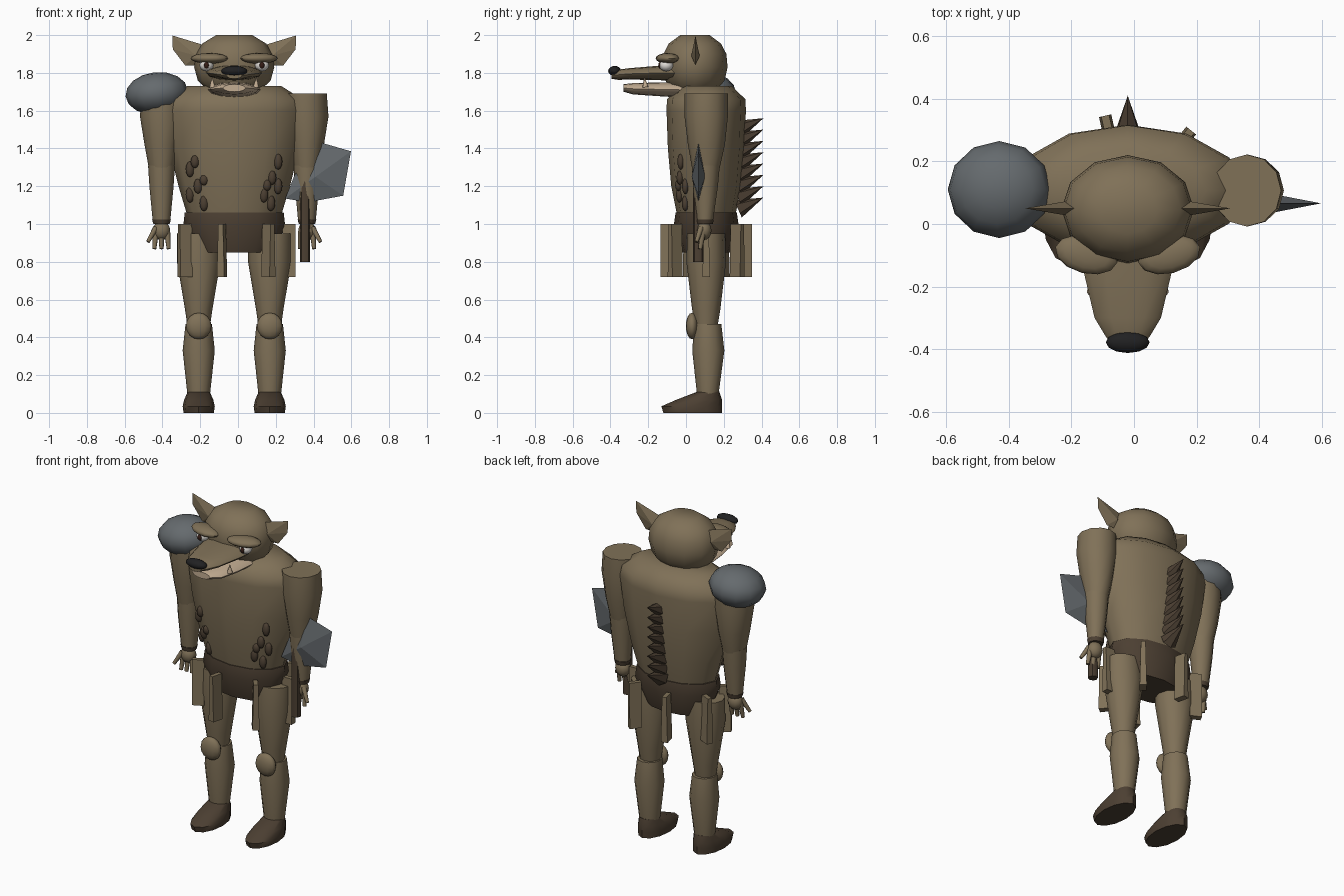
import bpy, bmesh, math
from mathutils import Vector

if "Cube" in bpy.data.objects:
    bpy.data.objects.remove(bpy.data.objects["Cube"])

C = -0.02    # body centre line in x
D = 0.107    # body centre line in y


def material(name, r, g, b):
    m = bpy.data.materials.new(name)
    m.diffuse_color = (r, g, b, 1)
    m.use_nodes = True
    m.node_tree.nodes["Principled BSDF"].inputs["Base Color"].default_value = m.diffuse_color
    return m


HIDE = material("hide brown", 0.215, 0.165, 0.097)
DARK = material("dark brown", 0.072, 0.05, 0.032)
STEEL = material("steel grey", 0.13, 0.145, 0.155)
BLACK = material("nose black", 0.015, 0.015, 0.016)
BONE = material("jaw tan", 0.55, 0.42, 0.29)
WHITE = material("eye white", 0.75, 0.72, 0.68)
PUPIL = material("pupil brown", 0.035, 0.012, 0.008)


def finish(name, bm, mat, angle=45):
    bmesh.ops.recalc_face_normals(bm, faces=bm.faces[:])
    me = bpy.data.meshes.new(name)
    bm.to_mesh(me)
    bm.free()
    ob = bpy.data.objects.new(name, me)
    bpy.context.collection.objects.link(ob)
    me.materials.append(mat)
    if angle:
        bpy.ops.object.select_all(action='DESELECT')
        ob.select_set(True)
        bpy.context.view_layer.objects.active = ob
        bpy.ops.object.shade_smooth_by_angle(angle=math.radians(angle))
    return ob


def loft(name, mat, rings, n=12, axis='Z', angle=45):
    """Skin of elliptical rings (x, other, height, rx, r_other) along an axis."""
    bm = bmesh.new()
    loops = []
    for x, o, h, rx, ro in rings:
        loop = []
        for i in range(n):
            a = math.tau * i / n
            px, po = x + rx * math.cos(a), o + ro * math.sin(a)
            loop.append(bm.verts.new((px, po, h) if axis == 'Z' else (px, h, po)))
        loops.append(loop)
    for lo, hi in zip(loops, loops[1:]):
        for i in range(n):
            j = (i + 1) % n
            bm.faces.new((lo[i], lo[j], hi[j], hi[i]))
    bm.faces.new(loops[0])
    bm.faces.new(loops[-1])
    return finish(name, bm, mat, angle)


def ball(name, mat, loc, radii, rot=(0, 0, 0), n=12):
    bm = bmesh.new()
    bmesh.ops.create_uvsphere(bm, u_segments=n, v_segments=max(6, n * 2 // 3), radius=1)
    bmesh.ops.scale(bm, vec=radii, verts=bm.verts[:])
    ob = finish(name, bm, mat, 60)
    ob.location, ob.rotation_euler = loc, rot
    return ob


def cone(name, mat, start, end, r1, r2, n=8, angle=45):
    a, b = Vector(start), Vector(end)
    bm = bmesh.new()
    bmesh.ops.create_cone(bm, cap_ends=True, segments=n, radius1=r1, radius2=r2,
                          depth=(b - a).length)
    ob = finish(name, bm, mat, angle)
    ob.location = (a + b) / 2
    ob.rotation_euler = (b - a).to_track_quat('Z', 'Y').to_euler()
    return ob


def lens(name, mat, outline, y, half, mid):
    """Flat plate, sharp at its outline and thickest at mid."""
    bm = bmesh.new()
    rim = [bm.verts.new((x, y, z)) for x, z in outline]
    for s in (-1, 1):
        top = bm.verts.new((mid[0], y + s * half, mid[1]))
        for p, q in zip(rim, rim[1:] + rim[:1]):
            bm.faces.new((p, q, top))
    return finish(name, bm, mat, 0)


def body(rows):
    return [(C, D, z, rx, ry) for z, rx, ry in rows]


# torso and hips
torso = [(1.05, .25, .155), (1.2, .295, .185), (1.4, .345, .203),
         (1.6, .375, .21), (1.66, .36, .208), (1.73, .25, .135)]
loft("torso", HIDE, body(torso))
loft("hips", DARK, body([(.85, .21, .13), (.99, .27, .172), (1.06, .262, .162)]))

# hanging strips around the hips
for k in range(7):
    a = math.tau * k / 7
    bm = bmesh.new()
    bmesh.ops.create_cube(bm, size=1)
    bmesh.ops.scale(bm, vec=(.07, .04, .28), verts=bm.verts[:])
    for v in bm.verts:
        if v.co.z > 0:
            v.co.y *= .65
    ob = finish("hip_strip", bm, HIDE, 0)
    ob.location = (C + .29 * math.cos(a), D + .21 * math.sin(a), .86)
    ob.rotation_euler.z = a

# limbs
for s in (-1, 1):
    lx = C + s * .188
    loft("thigh", HIDE, [(lx, D, .46, .06, .06), (lx, D, .55, .073, .075),
                         (lx, D, .8, .115, .105), (lx, D, .95, .115, .1)])
    loft("calf", HIDE, [(lx, .115, .08, .058, .055), (lx, .118, .33, .085, .085),
                        (lx, .115, .47, .07, .072)])
    ball("knee_pad", HIDE, (lx, .032, .46), (.068, .033, .07))
    # foot slopes from the ankle down to the toes
    loft("foot", DARK, [(lx, .035, 0, .08, .155), (lx, .03, .035, .085, .16),
                        (lx, .07, .07, .077, .12), (lx, .118, .112, .058, .058)])

    ax = C + s * .385
    loft("upper_arm", HIDE, [(ax, .105, 1.29, .066, .072), (ax, .108, 1.42, .09, .098),
                             (ax - s * .002, D, 1.57, .116, .115),
                             (ax - s * .005, D, 1.69, .11, .115)])
    loft("forearm", HIDE, [(ax, .1, 1.01, .046, .042), (ax, .103, 1.2, .064, .066),
                           (ax, .105, 1.31, .071, .074)])
    loft("wrist_band", DARK, [(ax, .1, 1.0, .043, .042), (ax, .1, 1.025, .05, .047)])
    ball("palm", HIDE, (ax, .095, .965), (.046, .04, .05))
    for i in (-1, 0, 1):
        x = ax + i * .03
        cone("finger", HIDE, (x, .09, .96), (x + i * .008, .075, .868), .017, .011)
    cone("thumb", HIDE, (ax + s * .03, .08, .98), (ax + s * .072, .055, .905), .016, .01)

# shoulder pad on one side
ball("shoulder_pad", STEEL, (-.43, .11, 1.692), (.166, .155, .112), (0, math.radians(-6), 0))

# axe held on the other side
cone("axe_handle", DARK, (.355, .065, .8), (.355, .065, 1.28), .027, .027)
lens("axe_blade", STEEL, [(.425, 1.435), (.598, 1.385), (.557, 1.15), (.37, 1.115),
                          (.25, 1.135), (.3, 1.26)], .066, .036, (.41, 1.25))

# row of spines down the back
for i in range(8):
    z = 1.56 - i * .06
    cone("back_spine", DARK, (C, .275, z - .06), (C, .41, z), .05, 0, 6, 0)

# head
skull = [(1.66, .3), (1.7, .62), (1.76, .91), (1.83, 1), (1.9, .965), (1.955, .8), (2.0, .45)]
loft("head", HIDE, [(C, .047, z, .212 * f, .173 * f) for z, f in skull], angle=60)

# snout, jaw and nose
loft("snout", HIDE, [(C, 1.8, -.03, .15, .042), (C, 1.8, -.13, .146, .039),
                     (C, 1.795, -.3, .106, .03), (C, 1.79, -.36, .07, .027),
                     (C, 1.785, -.395, .04, .016)], axis='Y')
loft("lower_jaw", BONE, [(C, 1.71, 0, .14, .042), (C, 1.713, -.15, .13, .036),
                         (C, 1.716, -.28, .105, .03), (C, 1.72, -.33, .06, .02)], axis='Y')
ball("nose", BLACK, (C, -.378, 1.81), (.07, .034, .027))

for s in (-1, 1):
    cone("fang", BONE, (C + s * .115, -.215, 1.725), (C + s * .118, -.22, 1.775), .016, .002)
    ball("eye", WHITE, (C + s * .147, -.105, 1.84), (.037, .037, .032))
    ball("pupil", PUPIL, (C + s * .147, -.137, 1.84), (.013, .01, .018))
    ball("brow", HIDE, (C + s * .132, -.098, 1.877), (.102, .06, .028),
         (0, 0, s * math.radians(14)))
    lens("ear", HIDE, [(C + s * x, z) for x, z in
                       ((.17, 1.95), (.328, 1.998), (.325, 1.925), (.26, 1.84), (.17, 1.84))],
         .05, .022, (C + s * .2, 1.89))

# dark spots pressed into the belly, placed by the torso profile
spots = [(-.254, 1.29, .042), (-.228, 1.33, .034), (-.212, 1.2, .04), (-.254, 1.155, .042),
         (-.18, 1.232, .028), (-.18, 1.11, .042), (.212, 1.33, .042), (.18, 1.245, .038),
         (.212, 1.2, .042), (.153, 1.205, .03), (.137, 1.155, .042), (.174, 1.11, .042)]
for x, z, h in spots:
    for (z0, a0, b0), (z1, a1, b1) in zip(torso, torso[1:]):
        if z0 <= z < z1:
            t = (z - z0) / (z1 - z0)
            rx, ry = a0 + t * (a1 - a0), b0 + t * (b1 - b0)
    y = D - ry * math.sqrt(max(.05, 1 - ((x - C) / rx) ** 2))
    ball("belly_spot", DARK, (x, y + .004, z), (.023, .018, h), n=8)
